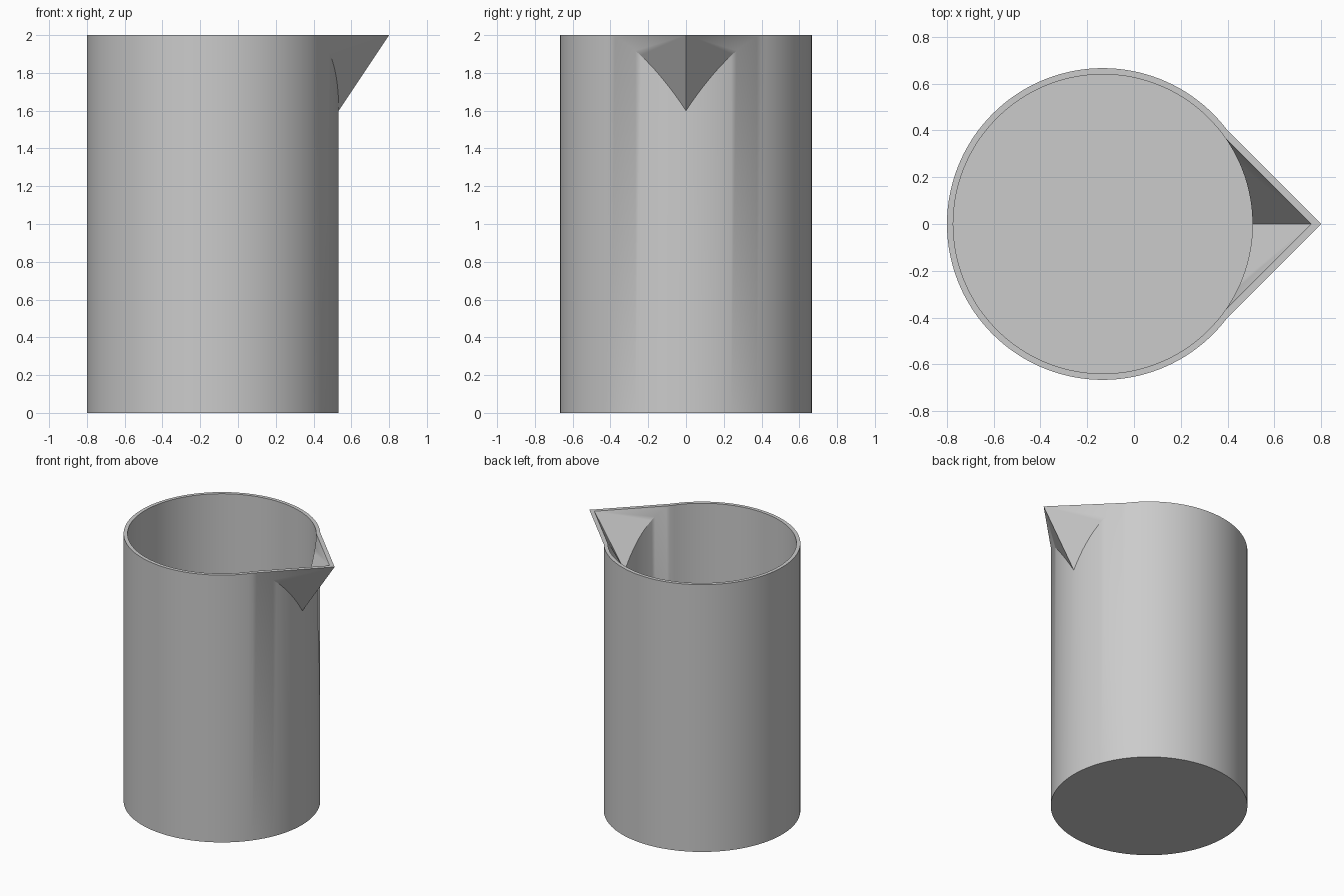
import bpy
import bmesh
from math import sin, cos, acos, pi, sqrt, radians

if "Cube" in bpy.data.objects:
    bpy.data.objects.remove(bpy.data.objects["Cube"], do_unlink=True)

HEIGHT = 2.0
RADIUS = 2 / 3
WALL = 0.0267
CENTRE = -0.1333          # x of the cylinder axis
TIP = 0.8                 # x of the spout tip
SLOPE = 2 / 3             # spout planes: x + |y| = TIP + SLOPE * (z - HEIGHT)
BODY_STEPS, SPOUT_STEPS = 108, 28

grey = bpy.data.materials.new("light_grey")
grey.use_nodes = True
grey.diffuse_color = (0.6, 0.6, 0.6, 1)
grey.node_tree.nodes["Principled BSDF"].inputs["Base Color"].default_value = (0.6, 0.6, 0.6, 1)


def add_shell(bm, radius, tip, floor):
    """Cylinder wall with a pointed spout; returns its rim loop."""
    # Angle at which the spout's straight rim leaves the circle
    reach = tip - CENTRE
    edge = pi / 4 - acos(reach / sqrt(2) / radius)
    angles = [edge * (2 * i / SPOUT_STEPS - 1) for i in range(SPOUT_STEPS)]
    angles += [edge + (2 * pi - 2 * edge) * i / BODY_STEPS for i in range(BODY_STEPS)]

    base, seam = [], []
    for i, a in enumerate(angles):
        x, y = CENTRE + radius * cos(a), radius * sin(a)
        z = HEIGHT
        if 0 < i < SPOUT_STEPS:
            z += (x + abs(y) - tip) / SLOPE
        base.append(bm.verts.new((x, y, floor)))
        seam.append(bm.verts.new((x, y, z)))

    # Cylinder wall and floor
    count = len(angles)
    for i in range(count):
        j = (i + 1) % count
        bm.faces.new((base[i], base[j], seam[j], seam[i]))
    bm.faces.new(base)

    # Two flat spout sides meeting at the lower ridge
    point = bm.verts.new((tip, 0, HEIGHT))
    half = SPOUT_STEPS // 2
    bm.faces.new([point] + seam[:half + 1])
    bm.faces.new([point] + seam[half:SPOUT_STEPS + 1])
    return [point] + seam[SPOUT_STEPS:] + [seam[0]]


bm = bmesh.new()
outer = add_shell(bm, RADIUS, TIP, 0)
# Spout walls keep the same thickness, measured square to their planes
inner_tip = TIP - WALL * sqrt(2 + SLOPE ** 2)
inner = add_shell(bm, RADIUS - WALL, inner_tip, WALL)

# Flat rim joining the outer and inner shells
for i in range(len(outer)):
    j = (i + 1) % len(outer)
    bm.faces.new((outer[i], outer[j], inner[j], inner[i]))
bmesh.ops.recalc_face_normals(bm, faces=bm.faces[:])

mesh = bpy.data.meshes.new("beaker")
bm.to_mesh(mesh)
bm.free()
mesh.materials.append(grey)
beaker = bpy.data.objects.new("beaker", mesh)
bpy.context.collection.objects.link(beaker)

bpy.ops.object.select_all(action="DESELECT")
beaker.select_set(True)
bpy.context.view_layer.objects.active = beaker
bpy.ops.object.shade_smooth_by_angle(angle=radians(32))
